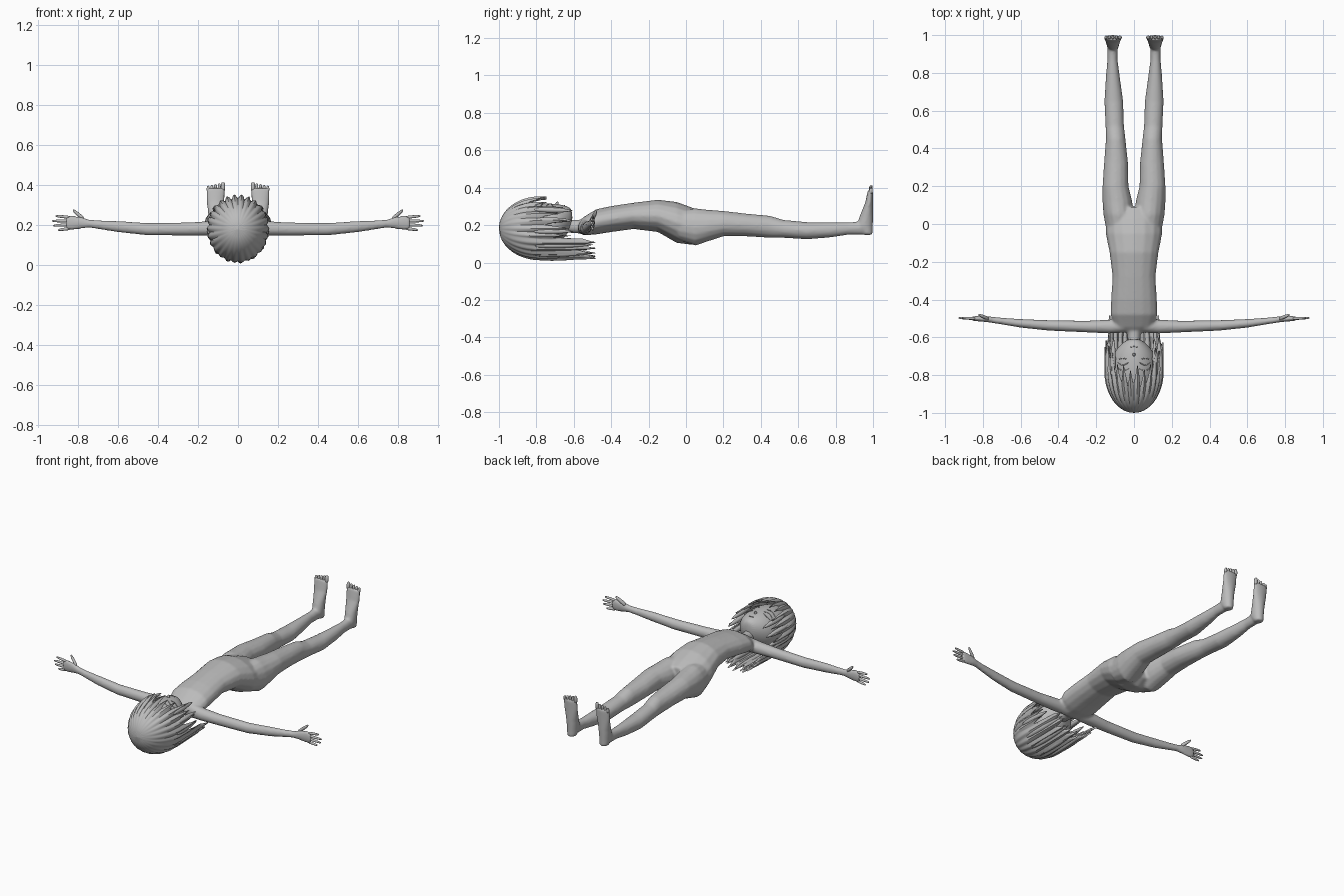
import bpy, bmesh, math
from mathutils import Vector

cube = bpy.data.objects.get("Cube")
if cube:
    bpy.data.objects.remove(cube)

grey = bpy.data.materials.new("plain grey")
grey.use_nodes = True
grey.diffuse_color = (0.5, 0.5, 0.5, 1)
grey.node_tree.nodes["Principled BSDF"].inputs["Base Color"].default_value = (0.5, 0.5, 0.5, 1)
ORDER = {"x": lambda a, u, v: (a, u, v), "y": lambda a, u, v: (u, a, v), "z": lambda a, u, v: (u, v, a)}


def add_object(name, bm):
    bmesh.ops.recalc_face_normals(bm, faces=bm.faces)
    for f in bm.faces:
        f.smooth = True
    mesh = bpy.data.meshes.new(name)
    bm.to_mesh(mesh)
    bm.free()
    mesh.materials.append(grey)
    ob = bpy.data.objects.new(name, mesh)
    bpy.context.collection.objects.link(ob)
    return ob


def loft(name, axis, rings, sides=16, levels=1, bm=None):
    """Skin ellipses (position, centre u, centre v, radius u, radius v) along an axis."""
    own = bm is None
    bm = bm or bmesh.new()
    loops = []
    for a, u, v, ru, rv in rings:
        loops.append([bm.verts.new(ORDER[axis](a, u + ru * math.cos(k * math.tau / sides),
                      v + rv * math.sin(k * math.tau / sides))) for k in range(sides)])
    for p, q in zip(loops, loops[1:]):
        for k in range(sides):
            n = (k + 1) % sides
            bm.faces.new((p[k], p[n], q[n], q[k]))
    bm.faces.new(loops[0])
    bm.faces.new(loops[-1][::-1])
    if own:
        ob = add_object(name, bm)
        ob.modifiers.new("smooth", "SUBSURF").levels = levels
        ob.modifiers["smooth"].render_levels = levels
        return ob


# Body: overlapping lofts fused into one skin
body = bmesh.new()
torso = [(-.575, .05, .16, .22), (-.545, .105, .145, .245), (-.48, .125, .15, .285),
         (-.4, .122, .163, .302), (-.28, .114, .179, .32), (-.15, .13, .163, .336),
         (-.05, .15, .105, .324), (.03, .15, .095, .295), (.09, .1, .13, .27)]
loft("torso", "y", [(y, 0, (a + b) / 2, w, (b - a) / 2) for y, w, a, b in torso], bm=body)
loft("neck", "y", [(-.7, 0, .2, .036, .036), (-.6, 0, .193, .034, .036), (-.5, 0, .19, .05, .04)], bm=body)
leg = [(-.04, .075, .2, .07, .08), (.05, .082, .19, .08, .1), (.12, .088, .198, .079, .084),
       (.2, .098, .208, .069, .068), (.32, .095, .201, .064, .061), (.45, .097, .191, .052, .059),
       (.52, .102, .18, .049, .048), (.65, .107, .17, .05, .046), (.78, .112, .175, .037, .04),
       (.87, .114, .182, .027, .033), (.95, .113, .185, .027, .037), (.985, .113, .18, .025, .033)]
foot = [(.148, .112, .972, .026, .026), (.19, .112, .955, .034, .044), (.25, .112, .965, .037, .036),
        (.32, .112, .979, .045, .021), (.385, .112, .986, .048, .014)]
arm = [(.05, -.54, .19, .035, .045), (.13, -.543, .184, .037, .037), (.25, -.543, .181, .031, .033),
       (.45, -.537, .18, .028, .031), (.6, -.526, .193, .023, .028), (.7, -.514, .203, .018, .022),
       (.745, -.508, .208, .017, .02), (.785, -.503, .212, .016, .03), (.83, -.501, .212, .014, .037),
       (.86, -.501, .211, .011, .034)]
for s in (1, -1):
    loft("leg", "y", [(a, s * u, v, ru, rv) for a, u, v, ru, rv in leg], bm=body)
    loft("foot", "z", [(a, s * u, v, ru, rv) for a, u, v, ru, rv in foot], bm=body)
    loft("arm", "x", [(s * a, u, v, ru, rv) for a, u, v, ru, rv in arm], bm=body)
skin = add_object("body", body)
remesh = skin.modifiers.new("fuse", "REMESH")
remesh.mode = "VOXEL"
remesh.voxel_size = .007
remesh.use_smooth_shade = True
relax = skin.modifiers.new("relax", "SMOOTH")
relax.factor = .5
relax.iterations = 6

# Fingers, thumbs and toes
fingers = [(.184, .176, .9), (.203, .198, .924), (.222, .221, .93), (.239, .246, .912)]
for s, side in ((1, "left"), (-1, "right")):
    for i, (z0, z1, tip) in enumerate(fingers):
        loft(f"{side}_finger_{i + 1}", "x", [
            (s * (.835 + (tip - .835) * t), -.501 + .004 * t, z0 + (z1 - z0) * t, r, r)
            for t, r in ((0, .009), (.5, .0085), (.9, .0065), (1, .003))], sides=8)
    loft(f"{side}_thumb", "x", [(s * (.765 + .06 * t), -.503 + .023 * t, .225 + .05 * t, r, r * 1.3)
         for t, r in ((0, .011), (.5, .011), (.85, .009), (1, .004))], sides=8)
    for i in range(5):
        x = s * (.075 + .0185 * i)
        r, top = (.0125, .415) if i == 0 else (.009, .414 - .004 * i)
        loft(f"{side}_toe_{i + 1}", "z", [(.365, x, .986, r, .012), (top - .012, x, .988, r, .011),
             (top, x, .99, r * .6, .007)], sides=8)

# Head with a tapered chin
head = [(-.96, .06, .12, .25), (-.9, .1, .07, .29), (-.82, .124, .05, .315), (-.74, .125, .06, .318),
        (-.68, .108, .1, .313), (-.635, .068, .15, .302), (-.607, .03, .2, .285)]
loft("head", "y", [(y, 0, (a + b) / 2, w, (b - a) / 2) for y, w, a, b in head], sides=24, levels=2)
loft("nose", "z", [(.295, 0, -.695, .012, .016), (.318, 0, -.69, .008, .01), (.326, 0, -.687, .003, .004)], sides=8)


# Closed eyes, brows and mouth drawn as thin raised lines on the face
def face_line(name, x0, x1, y, sag, hw, zc, rz):
    curve = bpy.data.curves.new(name, "CURVE")
    curve.dimensions = "3D"
    curve.bevel_depth = .0022
    curve.bevel_resolution = 1
    line = curve.splines.new("POLY")
    line.points.add(8)
    for i, p in enumerate(line.points):
        t = i / 8
        x = x0 + (x1 - x0) * t
        p.co = (x, y + sag * math.sin(math.pi * t), zc + rz * math.sqrt(1 - (x / hw) ** 2), 1)
    curve.materials.append(grey)
    bpy.context.collection.objects.link(bpy.data.objects.new(name, curve))


for s, side in ((1, "left"), (-1, "right")):
    face_line(f"{side}_upper_lid", s * .03, s * .088, -.733, -.014, .122, .189, .127)
    face_line(f"{side}_lower_lid", s * .038, s * .082, -.717, .006, .12, .192, .124)
    face_line(f"{side}_brow", s * .028, s * .085, -.765, -.01, .124, .188, .128)
face_line("mouth", -.018, .018, -.652, .003, .085, .223, .083)


# Hair: a shell from the crown whose edge is cut into pointed locks
def hair_edge(angle):
    if angle < 45:
        return -.745, .1
    if angle < 112:
        return -.66 + .05 * (angle - 45) / 67, .13
    return -.485, .07


LOCKS, PER, ROWS = 26, 6, 18
hair = bmesh.new()
crown = hair.verts.new((0, -1, .18))
columns = []
for j in range(LOCKS * PER):
    lock, part = divmod(j, PER)
    a = math.tau * j / (LOCKS * PER)
    mid = math.degrees(math.tau * (lock + .5) / LOCKS)
    end, depth = hair_edge(min(mid, 360 - mid))
    groove = abs(2 * part / PER - 1)
    end -= depth * groove + .025 * (lock % 3 == 1)
    column = []
    for i in range(1, ROWS + 1):
        t = i / ROWS
        y = -1 + (end + 1) * t ** 1.5
        r = math.sqrt(1 - ((y + .78) / .22) ** 2) if y < -.78 else 1 - .5 * (y + .78) ** 2
        r *= 1 - .08 * groove * t
        column.append(hair.verts.new((.157 * r * math.sin(a), y, .183 + .172 * r * math.cos(a))))
    columns.append(column)
for p, q in zip(columns, columns[1:] + columns[:1]):
    hair.faces.new((crown, p[0], q[0]))
    for i in range(ROWS - 1):
        hair.faces.new((p[i], p[i + 1], q[i + 1], q[i]))
shell = add_object("hair", hair)
thick = shell.modifiers.new("thickness", "SOLIDIFY")
thick.thickness = .008
thick.offset = -1

# Loose locks lying over the shell at the sides and nape
for k, deg in enumerate((52, 74, 96, 125, 150, 175, 200, 225, 264, 286, 308)):
    a = math.radians(deg)
    around = min(deg, 360 - deg)
    tip = -.6 if around < 112 else -.49
    rings = []
    for t, w in ((0, .008), (.3, .018), (.65, .016), (1, .002)):
        y = -.82 + (tip + .82) * t
        r = .97 - .06 * t
        rings.append((y, .15 * r * math.sin(a), .183 + .168 * r * math.cos(a), w, w))
    loft(f"hair_lock_{k + 1}", "y", rings, sides=8)

bpy.ops.object.select_all(action="DESELECT")
shell.select_set(True)
bpy.context.view_layer.objects.active = shell
bpy.ops.object.shade_smooth_by_angle(angle=math.radians(40))
